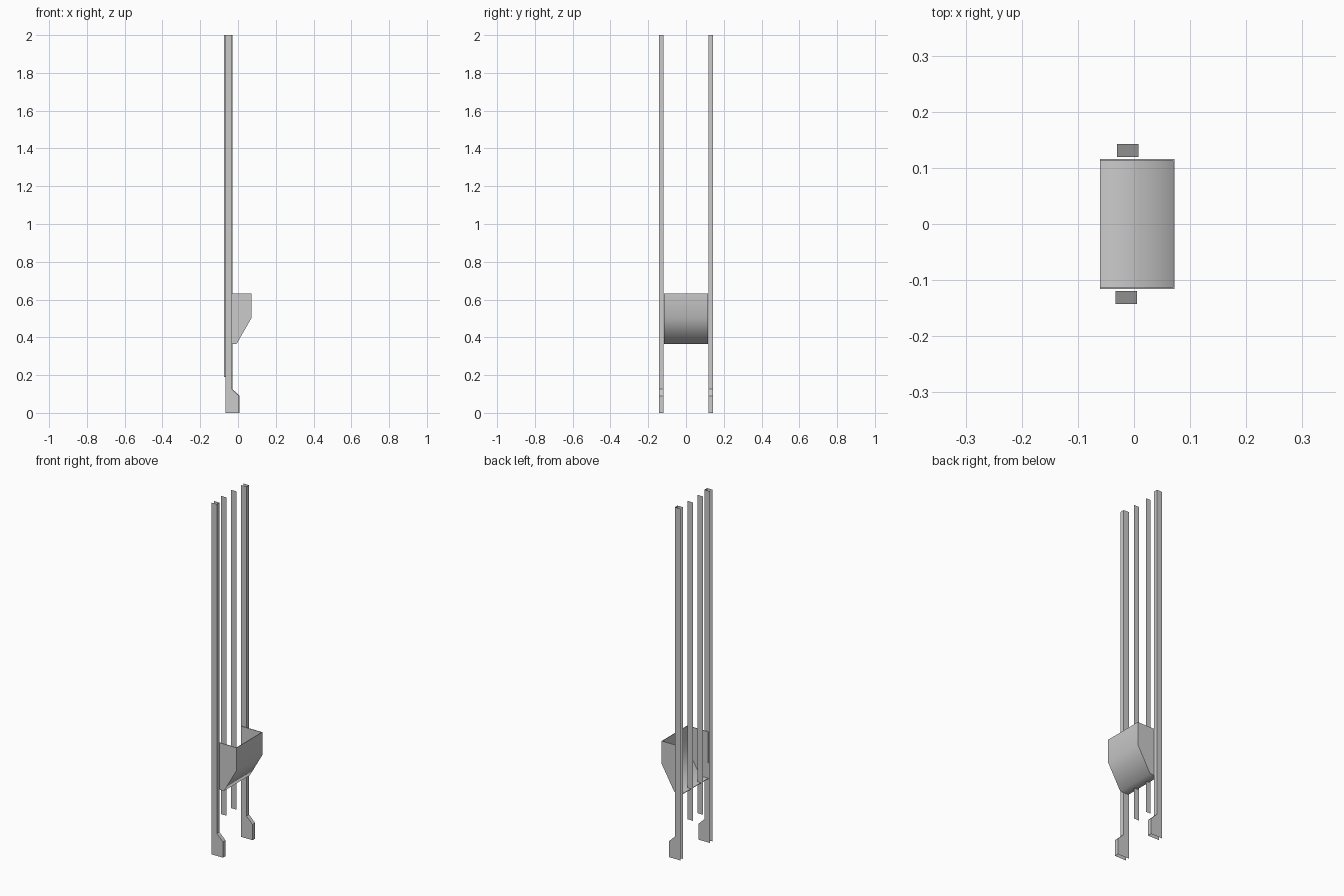
import bpy, math

if "Cube" in bpy.data.objects:
    bpy.data.objects.remove(bpy.data.objects["Cube"])


def make_mesh(name, verts, faces):
    me = bpy.data.meshes.new(name)
    me.from_pydata(verts, [], faces)
    me.update()
    ob = bpy.data.objects.new(name, me)
    bpy.context.collection.objects.link(ob)
    return ob


def sheet(name, side, front, y0, y1):
    """Folded sheet: two side walls from an xz outline, joined along the
    outline edges listed in front."""
    n = len(side)
    verts = [(x, y, z) for y in (y0, y1) for x, z in side]
    faces = [tuple(range(n)), tuple(range(2 * n - 1, n - 1, -1))]
    for i in front:
        j = (i + 1) % n
        faces.append((j, i, i + n, j + n))
    return make_mesh(name, verts, faces)


# Upright channels, open at the back and ends, with a wider stepped foot
for label, y, dx in (("left", -0.131, -0.002), ("right", 0.131, 0.001)):
    outline = [(-0.065, 0), (0.007, 0), (0.007, 0.09), (-0.031, 0.127),
               (-0.031, 2), (-0.065, 2)]
    sheet("upright_" + label, [(x + dx, z) for x, z in outline],
          (1, 2, 3), y - 0.0115, y + 0.0115)

# Thin guide strips behind the hopper
for label, y in (("left", -0.047), ("right", 0.043)):
    make_mesh("guide_strip_" + label,
              [(-0.073, y, 0.19), (-0.041, y, 0.19),
               (-0.041, y, 2), (-0.073, y, 2)], [(0, 1, 2, 3)])

# Hopper: thin-walled scoop, open at the top and back
hopper = sheet("hopper",
               [(-0.061, 0.366), (-0.007, 0.366), (0.072, 0.503),
                (0.072, 0.633), (-0.061, 0.633)],
               (0, 1, 2), -0.116, 0.116)
wall = hopper.modifiers.new("wall", 'SOLIDIFY')
wall.thickness = 0.004
wall.offset = -1

# Blend the folds of the hopper front, keep its side corners crisp
bpy.ops.object.select_all(action='DESELECT')
bpy.context.view_layer.objects.active = hopper
hopper.select_set(True)
bpy.ops.object.modifier_apply(modifier="wall")
bpy.ops.object.shade_smooth_by_angle(angle=math.radians(65))
